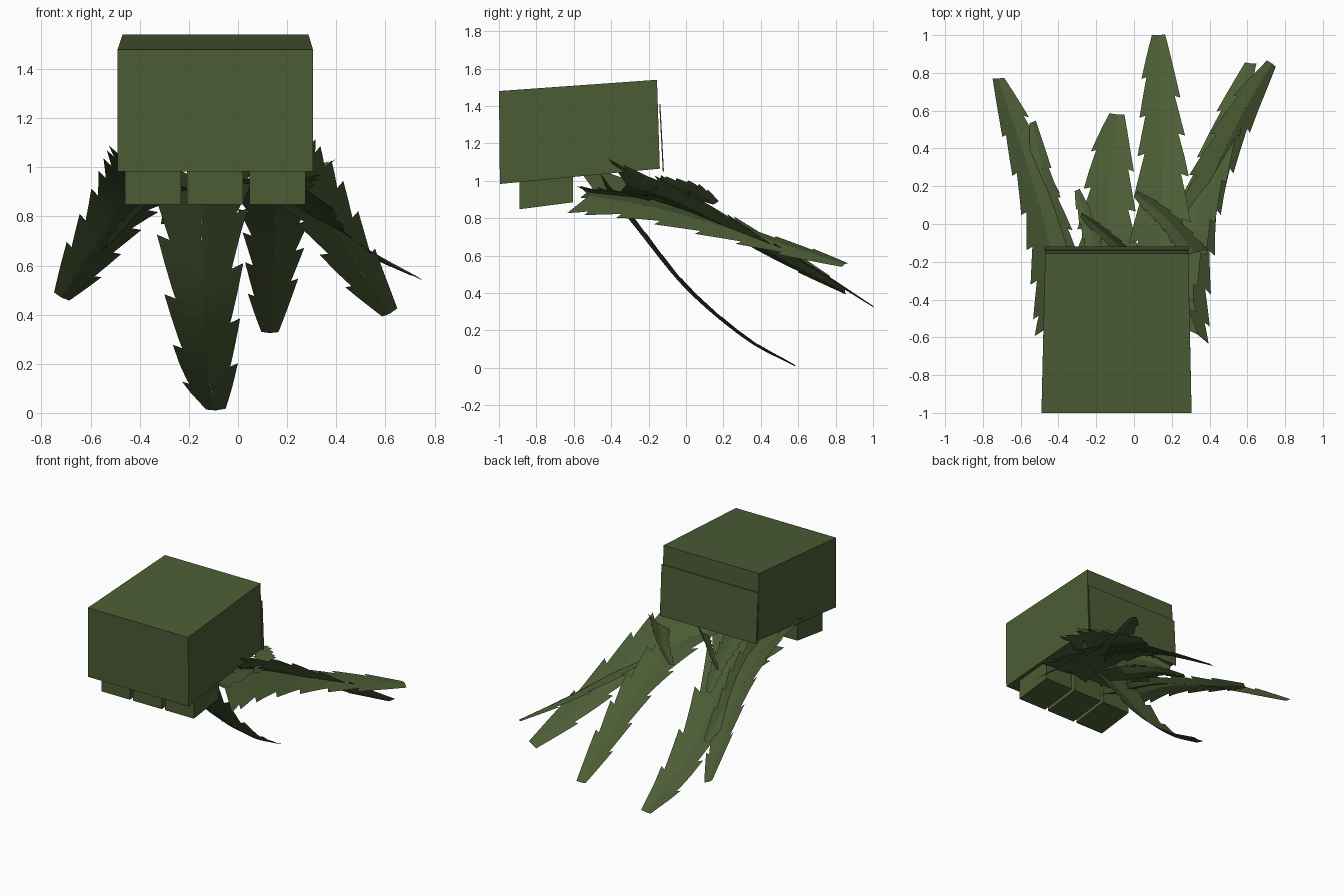
import bpy, bmesh
from mathutils import Vector

if "Cube" in bpy.data.objects:
    bpy.data.objects.remove(bpy.data.objects["Cube"])

green = bpy.data.materials.new("olive green")
green.diffuse_color = (0.072, 0.108, 0.036, 1)
green.use_nodes = True
green.node_tree.nodes["Principled BSDF"].inputs["Base Color"].default_value = green.diffuse_color


def finish(name, bm, smooth=False):
    me = bpy.data.meshes.new(name)
    bm.to_mesh(me)
    bm.free()
    me.materials.append(green)
    for p in me.polygons:
        p.use_smooth = smooth
    ob = bpy.data.objects.new(name, me)
    bpy.context.collection.objects.link(ob)
    return ob


def tapered_block(name, profile, front_x, back_x):
    """Block from a side profile (y, z): front-top, back-top, back-bottom, front-bottom."""
    bm = bmesh.new()
    spans = [front_x, back_x, back_x, front_x]
    left = [bm.verts.new((s[0], y, z)) for s, (y, z) in zip(spans, profile)]
    right = [bm.verts.new((s[1], y, z)) for s, (y, z) in zip(spans, profile)]
    bm.faces.new(left)
    bm.faces.new(right[::-1])
    for i in range(4):
        j = (i + 1) % 4
        bm.faces.new((left[j], left[i], right[i], right[j]))
    bmesh.ops.recalc_face_normals(bm, faces=bm.faces)
    return finish(name, bm)


# Tilted main box, thin back plate and three feet
tapered_block("main_box", [(-1, 1.48), (-0.155, 1.54), (-0.14, 1.065), (-0.995, 0.983)],
              (-0.49, 0.305), (-0.47, 0.287))
tapered_block("back_plate", [(-0.143, 1.41), (-0.137, 1.41), (-0.118, 1.05), (-0.124, 1.05)],
              (-0.475, 0.29), (-0.475, 0.29))
for i in range(3):
    x = -0.46 + i * 0.253
    tapered_block(f"foot_{i + 1}", [(-0.89, 1.0), (-0.605, 1.025), (-0.605, 0.885), (-0.89, 0.848)],
                  (x, x + 0.228), (x, x + 0.228))


def path_point(pts, t):
    """Smooth curve through the points, t from 0 to 1."""
    s = min(max(t, 0), 1) * (len(pts) - 1)
    i = min(int(s), len(pts) - 2)
    u = s - i
    b, c = pts[i], pts[i + 1]
    a = pts[i - 1] if i else b * 2 - c
    d = pts[i + 2] if i + 2 < len(pts) else c * 2 - b
    return 0.5 * (2 * b + (c - a) * u + (2 * a - 5 * b + 4 * c - d) * u * u
                  + (3 * b - a - 3 * c + d) * u ** 3)


def frond(name, points, side, width, tip=0.07, barbs=6, fold=0.15):
    """Folded frond with swept-back barbs, staggered on the two sides of the midrib."""
    pts = [Vector(p) for p in points]
    side = Vector(side)
    bm = bmesh.new()
    for s, shift in ((-1, 0), (1, 0.5)):
        starts = [max(k - shift, 0) / barbs for k in range(barbs + (shift > 0))]
        if 1 - starts[-1] < 0.6 / barbs:
            starts.pop()
        for k, t0 in enumerate(starts):
            last = k == len(starts) - 1
            t1 = 1 if last else starts[k + 1] + 0.12 / barbs
            h0 = width / 2 * (1 - 0.6 * t0)
            h1 = tip / 2 if last else max(h0 * 0.52, tip / 2)
            rows = []
            for r in range(4):
                u = r / 3
                t = t0 + (t1 - t0) * u
                c = path_point(pts, t)
                tan = (path_point(pts, t + 0.02) - path_point(pts, t - 0.02)).normalized()
                across = (side - tan * side.dot(tan)).normalized()
                up = across.cross(tan)
                if up.z < 0:
                    up = -up
                h = h0 + (h1 - h0) * u
                edge = c + across * h * s + up * fold * h - tan * 0.45 * h * (1 - u)
                rows.append((bm.verts.new(c), bm.verts.new(edge)))
            for a, b in zip(rows, rows[1:]):
                bm.faces.new((a[0], a[1], b[1], b[0]) if s > 0 else (a[1], a[0], b[0], b[1]))
    finish(name, bm, True)


# Large fronds sweeping out behind and below the box
frond("frond_low", [(-0.14, -0.42, 0.94), (-0.15, -0.27, 0.75), (-0.14, 0, 0.42),
                    (-0.12, 0.32, 0.15), (-0.09, 0.58, 0.01)], (1, 0, 0), 0.45, 0.08)
frond("frond_middle", [(0.14, -0.5, 0.93), (0.14, -0.1, 0.88), (0.15, 0.3, 0.74),
                       (0.14, 0.65, 0.54), (0.13, 1.0, 0.325)], (1, 0, 0), 0.4, barbs=7)
frond("frond_right", [(0.2, -0.32, 0.98), (0.28, -0.1, 0.91), (0.37, 0.15, 0.79),
                      (0.49, 0.5, 0.59), (0.62, 0.85, 0.405)], (0.9, 0, 0.45), 0.36, barbs=6)
frond("frond_far_right", [(0.26, -0.52, 0.92), (0.3, -0.22, 0.87), (0.38, 0.15, 0.77),
                          (0.54, 0.52, 0.66), (0.73, 0.85, 0.555)], (0.8, -0.3, -0.35),
      0.36, 0.06, barbs=7, fold=-0.2)
frond("frond_left", [(-0.38, -0.5, 0.96), (-0.43, -0.2, 0.91), (-0.5, 0.1, 0.81),
                     (-0.61, 0.45, 0.64), (-0.72, 0.77, 0.47)], (-0.9, 0, 0.45), 0.39, barbs=7)

# Small fronds near the back of the box
frond("small_frond_left", [(-0.32, -0.45, 0.89), (-0.38, -0.1, 0.84), (-0.47, 0.22, 0.74),
                           (-0.535, 0.54, 0.62)], (0.8, 0, 0.5), 0.22, 0.04)
frond("small_frond_inner", [(-0.17, -0.3, 0.95), (-0.23, -0.05, 0.88), (-0.3, 0.18, 0.77)],
      (0.8, 0, 0.4), 0.15, 0.03)
frond("small_frond_right", [(0.32, -0.15, 0.97), (0.18, 0.02, 0.95), (0.01, 0.16, 0.88)],
      (0.6, 0.6, 0.5), 0.18, 0.04)
frond("small_frond_back", [(0.02, -0.22, 0.96), (-0.12, -0.08, 0.95), (-0.28, 0.05, 0.88)],
      (0.4, 0.5, 0.7), 0.15, 0.03)
